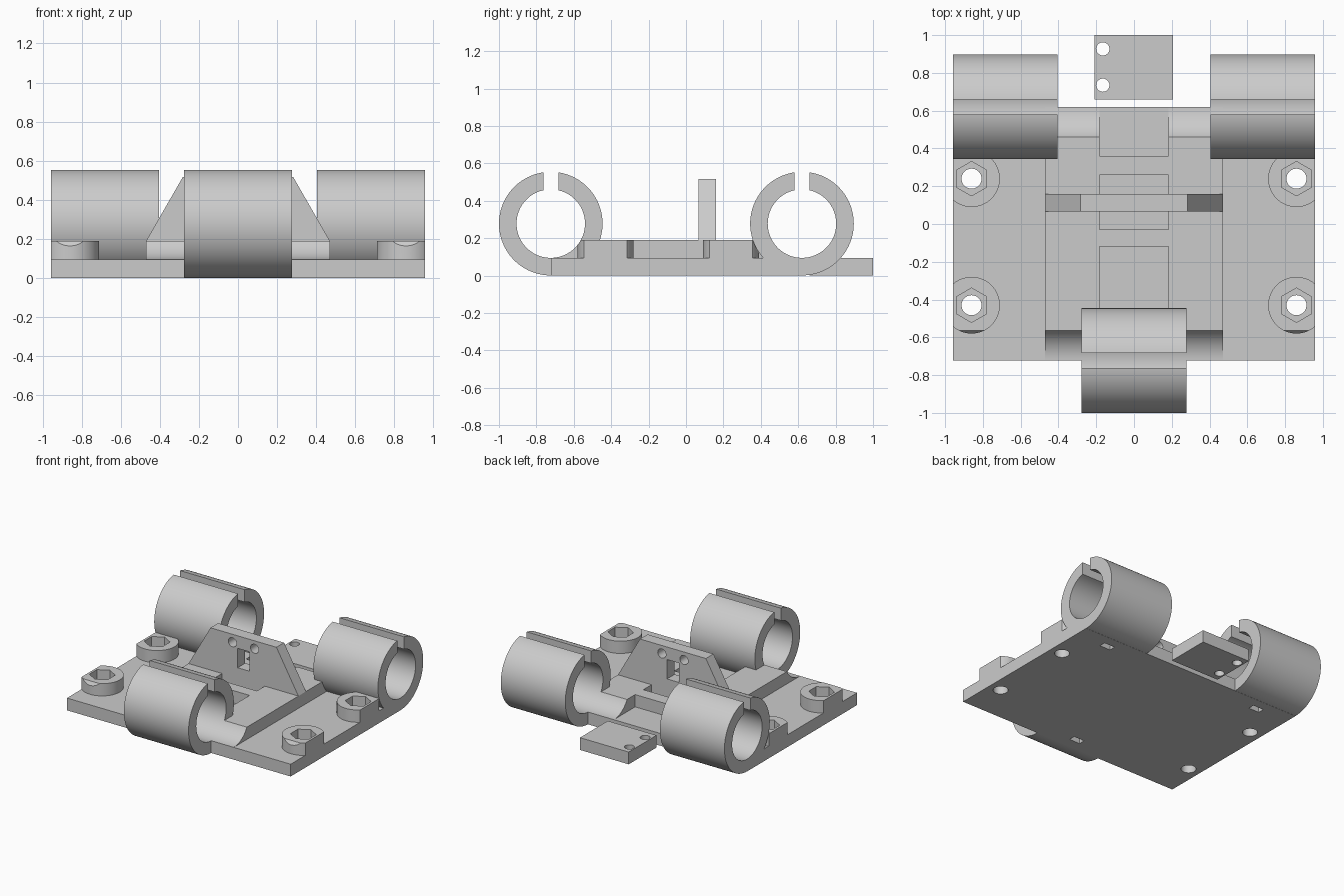
import bpy, bmesh, math
from mathutils import Matrix, Vector

cube = bpy.data.objects.get("Cube")
if cube:
    bpy.data.objects.remove(cube, do_unlink=True)

grey = bpy.data.materials.new("plain grey")
grey.use_nodes = True
COLOUR = (0.6, 0.6, 0.6, 1)
grey.diffuse_color = COLOUR
grey.node_tree.nodes["Principled BSDF"].inputs["Base Color"].default_value = COLOUR

HALF_W, PLATE_T, RAISED = 0.957, 0.095, 0.19
OUTER, BORE, AXIS_Z = 0.277, 0.183, 0.278
FRONT_Y, BACK_Y = -0.723, 0.62


def make(name, bm):
    mesh = bpy.data.meshes.new(name)
    bm.to_mesh(mesh)
    bm.free()
    mesh.materials.append(grey)
    obj = bpy.data.objects.new(name, mesh)
    bpy.context.collection.objects.link(obj)
    return obj


def box(name, x, y, z):
    bm = bmesh.new()
    bmesh.ops.create_cube(bm, size=1)
    for v in bm.verts:
        v.co = Vector(r[0] + (c + 0.5) * (r[1] - r[0]) for c, r in zip(v.co, (x, y, z)))
    return make(name, bm)


def rod(name, centre, radius, length, axis="Z", sides=96):
    bm = bmesh.new()
    bmesh.ops.create_cone(bm, cap_ends=True, segments=sides, radius1=radius,
                          radius2=radius, depth=length)
    turn = {"X": Matrix.Rotation(math.pi / 2, 4, "Y"),
            "Y": Matrix.Rotation(math.pi / 2, 4, "X"), "Z": Matrix()}[axis]
    bm.transform(Matrix.Translation(centre) @ turn)
    return make(name, bm)


def boolean(obj, tool, mode="DIFFERENCE"):
    tool.hide_render = True
    mod = obj.modifiers.new("cut", "BOOLEAN")
    mod.operation, mod.solver, mod.object = mode, "EXACT", tool
    bpy.context.view_layer.objects.active = obj
    bpy.ops.object.modifier_apply(modifier=mod.name)
    bpy.data.objects.remove(tool, do_unlink=True)


def bore(y):
    return rod("bore_cutter", (0, y, AXIS_Z), BORE, 3, "X")


def tie_slot(x, y):
    side = 0.1 if y < 0 else -0.1
    return box("slot_cutter", (x - 0.045, x + 0.045),
               (y + side - 0.025, y + side + 0.025), (-0.1, 0.2))


parts = []
screws = [(sx * 0.86, y) for sx in (-1, 1) for y in (-0.43, 0.24)]
tubes = [("front_bearing_tube", 0, FRONT_Y, 0.277),
         ("back_left_bearing_tube", 0.681, BACK_Y, 0.276),
         ("back_right_bearing_tube", -0.681, BACK_Y, 0.276)]

# Base plate with screw holes and cable tie slots
plate = box("base_plate", (-HALF_W, HALF_W), (FRONT_Y, BACK_Y), (0, PLATE_T))
for x, y in screws:
    boolean(plate, rod("hole_cutter", (x, y, 0), 0.053, 1, sides=32))
for _, x, y, _ in tubes:
    boolean(plate, tie_slot(x, y))
parts.append(plate)

# Raised middle block, scooped by the bores and opened by three pockets
block = box("raised_block", (-0.47, 0.47), (FRONT_Y, BACK_Y), (PLATE_T - 0.002, RAISED))
for y in (FRONT_Y, BACK_Y):
    boolean(block, bore(y))
for low, high in ((-0.8, -0.12), (-0.03, 0.26), (0.36, 0.8)):
    boolean(block, box("pocket_cutter", (-0.183, 0.183), (low, high), (0, 0.3)))
parts.append(block)

# Split bearing tubes
for name, x, y, half in tubes:
    tube = rod(name, (x, y, AXIS_Z), OUTER, 2 * half, "X")
    boolean(tube, bore(y))
    boolean(tube, box("split_cutter", (x - 1, x + 1), (y - 0.04, y + 0.04), (AXIS_Z, 1)))
    boolean(tube, tie_slot(x, y))
    parts.append(tube)

# Screw bosses with hexagonal nut pockets, trimmed at the plate edge
for x, y in screws:
    name = ("front" if y < 0 else "back") + ("_left" if x > 0 else "_right") + "_screw_boss"
    boss = rod(name, (x, y, (PLATE_T + RAISED) / 2), 0.15, RAISED - PLATE_T, sides=64)
    boolean(boss, box("trim", (-HALF_W, HALF_W), (-1, 1), (-1, 1)), "INTERSECT")
    boolean(boss, bore(FRONT_Y if y < 0 else BACK_Y))
    boolean(boss, rod("nut_cutter", (x, y, 0), 0.091, 1, sides=6))
    parts.append(boss)

# Upright tapered wall with two holes and a square window
wall = box("upright_wall", (-0.47, 0.47), (0.067, 0.16), (RAISED, 0.517))
for v in wall.data.vertices:
    if v.co.z > 0.4:
        v.co.x *= 0.6
for x in (-0.095, 0.095):
    boolean(wall, rod("hole_cutter", (x, 0, 0.455), 0.035, 1, "Y", 32))
boolean(wall, box("window_cutter", (-0.05, 0.05), (-1, 1), (0.27, 0.42)))
parts.append(wall)
parts.append(box("wall_foot", (-0.183, 0.183), (0.067, 0.16), (PLATE_T, RAISED)))

# Loose clamp plate behind the base
clamp = box("belt_clamp", (-0.21, 0.207), (0.66, 1.0), (0, PLATE_T))
for y in (0.735, 0.927):
    boolean(clamp, rod("hole_cutter", (-0.165, y, 0), 0.035, 1, sides=32))
parts.append(clamp)

# Smooth curved faces, keep edges crisp
bpy.ops.object.select_all(action="DESELECT")
for obj in parts:
    obj.select_set(True)
bpy.context.view_layer.objects.active = plate
bpy.ops.object.shade_smooth_by_angle(angle=math.radians(30))
